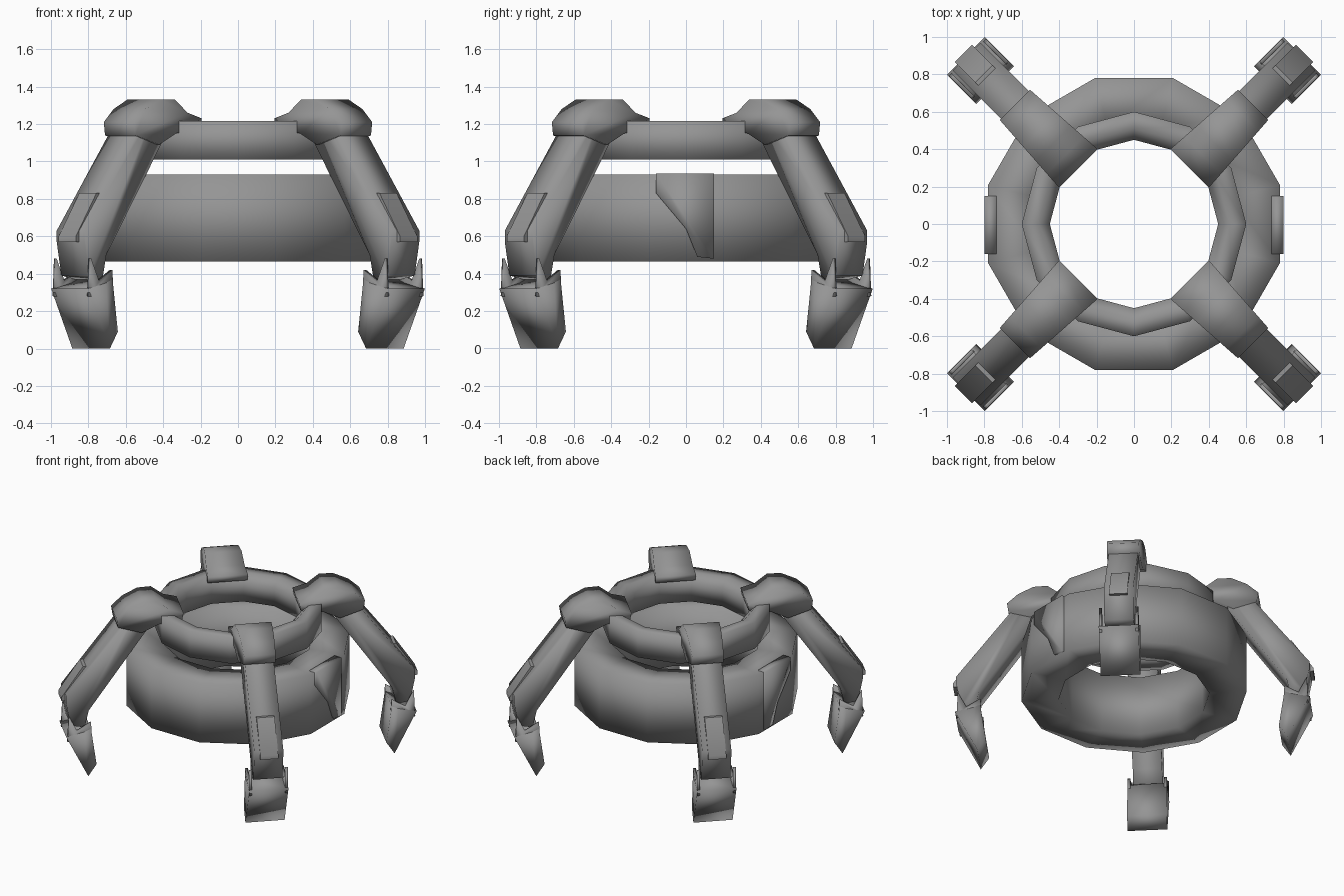
import bpy
import bmesh
from math import cos, sin, pi, radians
from mathutils import Matrix

cube = bpy.data.objects.get("Cube")
if cube:
    bpy.data.objects.remove(cube, do_unlink=True)

steel = bpy.data.materials.new("grey_steel")
steel.use_nodes = True
GREY = (0.3, 0.3, 0.3, 1)
steel.diffuse_color = GREY
steel.node_tree.nodes["Principled BSDF"].inputs["Base Color"].default_value = GREY


def finish(bm, name, angle):
    """Turn a bmesh into a smooth shaded object with the shared material."""
    bmesh.ops.recalc_face_normals(bm, faces=bm.faces)
    mesh = bpy.data.meshes.new(name)
    bm.to_mesh(mesh)
    bm.free()
    mesh.materials.append(steel)
    obj = bpy.data.objects.new(name, mesh)
    bpy.context.collection.objects.link(obj)
    bpy.ops.object.select_all(action="DESELECT")
    obj.select_set(True)
    bpy.context.view_layer.objects.active = obj
    bpy.ops.object.shade_smooth_by_angle(angle=radians(angle))


def ring(name, section, start, sides=12):
    """Sweep a closed (radius, height) section around z."""
    bm = bmesh.new()
    loops = []
    for i in range(sides):
        a = start + 2 * pi * i / sides
        loops.append([bm.verts.new((r * cos(a), r * sin(a), z)) for r, z in section])
    n = len(section)
    for i in range(sides):
        p, q = loops[i], loops[(i + 1) % sides]
        for j in range(n):
            k = (j + 1) % n
            bm.faces.new((p[j], q[j], q[k], p[k]))
    finish(bm, name, 100)


def bridge(bm, a, b):
    """Close two matching outlines into a solid."""
    bm.faces.new(a)
    bm.faces.new(b[::-1])
    for i in range(len(a)):
        j = (i + 1) % len(a)
        bm.faces.new((a[i], a[j], b[j], b[i]))


def slab(name, profile, t0, t1, turn, angle=100, taper=0.0):
    """Extrude a (radius, height) profile sideways, narrowing outward, and turn it about z."""
    bm = bmesh.new()
    near, far = [[bm.verts.new((r, t * (1 + taper * (0.66 - r)), z)) for r, z in profile]
                 for t in (t0, t1)]
    bridge(bm, near, far)
    bm.transform(Matrix.Rotation(turn, 4, "Z"))
    finish(bm, name, angle)


# Wide lower ring and slim upper ring
ring("lower_ring", [(0.54, 0.465), (0.807, 0.465), (0.807, 0.93), (0.54, 0.93)], pi / 12)
ring("upper_ring", [(0.455, 1.01), (0.6, 1.01), (0.6, 1.215), (0.51, 1.215), (0.45, 1.16)], 0)

# Side panels with a cut lower corner
panel = [(-0.16, 0.935), (-0.16, 0.83), (0.0, 0.64), (0.06, 0.49), (0.15, 0.48), (0.15, 0.935)]
for side, name in ((1, "left_panel"), (-1, "right_panel")):
    bm = bmesh.new()
    bridge(bm, *[[bm.verts.new((side * x, y, z)) for y, z in panel] for x in (0.735, 0.798)])
    finish(bm, name, 100)

# Leg profiles as (distance from the axis, height)
clamp = [(0.43, 1.18), (0.42, 1.23), (0.52, 1.26), (0.61, 1.33), (0.71, 1.33),
         (0.82, 1.28), (0.9, 1.21), (0.89, 1.14), (0.72, 1.09), (0.6, 1.15)]
beam = [(0.74, 1.27), (0.83, 1.2), (1.265, 0.63), (1.265, 0.57), (1.23, 0.39),
        (1.13, 0.37), (1.1, 0.5), (0.68, 1.1), (0.68, 1.22)]
shin_plate = [(1.05, 0.83), (1.135, 0.83), (1.29, 0.6), (1.29, 0.57), (1.2, 0.57)]
foot = [(1.27, 0.32), (1.11, 0), (1.05, 0.09), (1.09, 0.37), (1.14, 0.35)]
ear = [(1.26, 0.28), (1.25, 0.48), (1.19, 0.36), (1.09, 0.42), (1.08, 0.25)]

# Four legs on the diagonals
corners = ("back_left", "back_right", "front_right", "front_left")
for i, corner in enumerate(corners):
    turn = pi / 4 + i * pi / 2
    slab(corner + "_clamp", clamp, -0.13, 0.13, turn, taper=0.5)
    slab(corner + "_beam", beam, -0.105, 0.105, turn)
    slab(corner + "_shin_plate", shin_plate, -0.065, 0.065, turn, 45)
    slab(corner + "_foot", foot, -0.142, 0.142, turn)
    for s, part in ((1, "_foot_ear_a"), (-1, "_foot_ear_b")):
        slab(corner + part, ear, s * 0.12, s * 0.141, turn)
